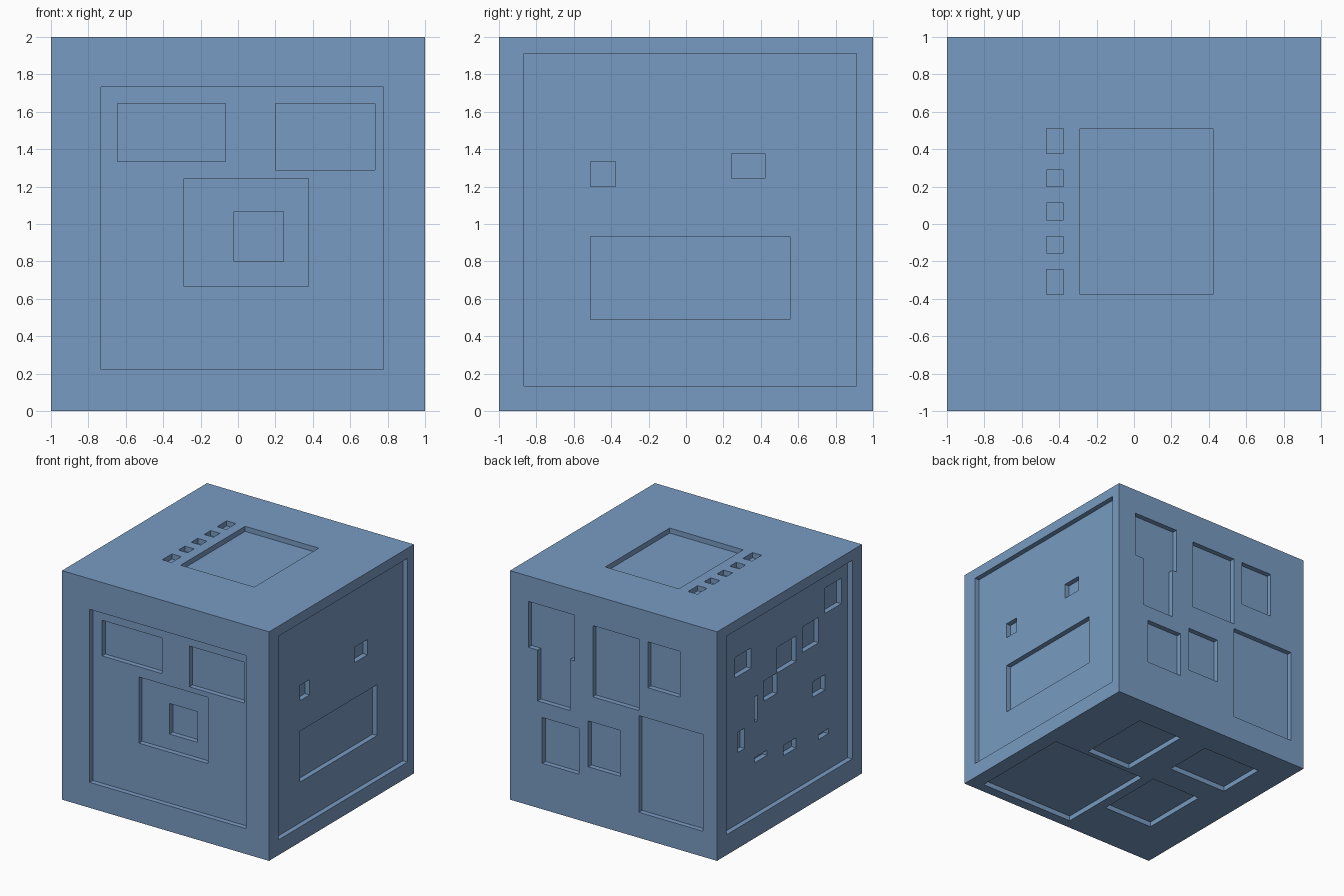
import bpy, bmesh
from mathutils import Vector

if "Cube" in bpy.data.objects:
    bpy.data.objects.remove(bpy.data.objects["Cube"], do_unlink=True)

UNIT = 2 / 45  # the block is laid out on a 45 x 45 x 45 grid

blue = bpy.data.materials.new("soft blue")
blue.use_nodes = True
color = (0.19, 0.33, 0.54, 1)
blue.diffuse_color = color
blue.node_tree.nodes["Principled BSDF"].inputs["Base Color"].default_value = color

# Each side: corner, u axis, v axis, inward axis
SIDES = {
    "front": ((-1, -1, 0), (1, 0, 0), (0, 0, 1), (0, 1, 0)),
    "right": ((1, -1, 0), (0, 1, 0), (0, 0, 1), (-1, 0, 0)),
    "top": ((-1, -1, 2), (1, 0, 0), (0, 1, 0), (0, 0, -1)),
    "back": ((1, 1, 2), (-1, 0, 0), (0, 0, -1), (0, -1, 0)),
    "left": ((-1, 1, 2), (0, -1, 0), (0, 0, -1), (1, 0, 0)),
    "bottom": ((1, 1, 0), (-1, 0, 0), (0, -1, 0), (0, 0, 1)),
}
levels = {1: bmesh.new(), 2: bmesh.new(), 3: bmesh.new()}


def prism(side, depth, points):
    """Add a cutter prism that reaches `depth` grid steps into a side."""
    corner, u, v, inward = (Vector(a) for a in SIDES[side])
    bm = levels[depth]
    rings = [[bm.verts.new(corner + (u * a + v * b + inward * d) * UNIT) for a, b in points]
             for d in (-0.5, depth)]
    bm.faces.new(rings[0])
    bm.faces.new(rings[1])
    for i in range(len(points)):
        j = (i + 1) % len(points)
        bm.faces.new((rings[0][i], rings[0][j], rings[1][j], rings[1][i]))


def recesses(side, depth, *rects):
    for u0, u1, v0, v1 in rects:
        prism(side, depth, [(u0, v0), (u1, v0), (u1, v1), (u0, v1)])


# Front: panel, two windows, stepped square
recesses("front", 1, (6, 40, 5, 39))
recesses("front", 2, (8, 21, 30, 37), (27, 39, 29, 37), (16, 31, 15, 28))
recesses("front", 3, (22, 28, 18, 24))

# Right: panel with two small pockets and a wide one
recesses("right", 1, (3, 43, 3, 43))
recesses("right", 2, (11, 14, 27, 30), (28, 32, 28, 31), (11, 35, 11, 21))

# Top: large pocket and a row of small ones
recesses("top", 1, (16, 32, 14, 34))
recesses("top", 1, *[(12, 14, a, b) for a, b in ((14, 17), (19, 21), (23, 25), (27, 29), (31, 34))])

# Back: stepped pocket and five rectangular ones
prism("back", 1, [(4, 5), (14, 5), (14, 14), (13, 14), (13, 24), (6, 24), (6, 14), (4, 14)])
recesses("back", 1, (18, 28, 6, 20), (30, 37, 6, 15), (7, 15, 27, 36),
         (17, 24, 25, 34), (28, 42, 21, 40))

# Left: panel with scattered pockets
recesses("left", 1, (3, 42, 2, 41))
recesses("left", 2, (7, 12, 8, 12), (20, 26, 11, 16), (28, 33, 10, 15), (35, 40, 5, 10),
         (16, 20, 16, 20), (13, 14, 18, 23), (31, 35, 22, 25), (8, 10, 23, 27),
         (13, 17, 30, 31), (22, 26, 31, 33), (33, 36, 33, 34))

# Bottom: four pockets
recesses("bottom", 1, (3, 24, 22, 43), (10, 20, 6, 21), (26, 39, 6, 16), (26, 37, 21, 35))

# Block body
bpy.ops.mesh.primitive_cube_add(size=2, location=(0, 0, 1))
block = bpy.context.object
block.name = "carved_block"
bpy.ops.object.transform_apply(location=True, rotation=False, scale=False)
block.data.materials.append(blue)

# Carve each depth in turn
for depth, bm in levels.items():
    bmesh.ops.recalc_face_normals(bm, faces=bm.faces)
    mesh = bpy.data.meshes.new("recess_cutter")
    bm.to_mesh(mesh)
    bm.free()
    mesh.materials.append(blue)
    cutter = bpy.data.objects.new("recess_cutter", mesh)
    cutter.hide_render = True
    bpy.context.collection.objects.link(cutter)
    mod = block.modifiers.new("carve", "BOOLEAN")
    mod.operation = "DIFFERENCE"
    mod.solver = "EXACT"
    mod.object = cutter
    bpy.context.view_layer.objects.active = block
    bpy.ops.object.modifier_apply(modifier=mod.name)
    bpy.data.objects.remove(cutter, do_unlink=True)

bpy.ops.object.shade_flat()
